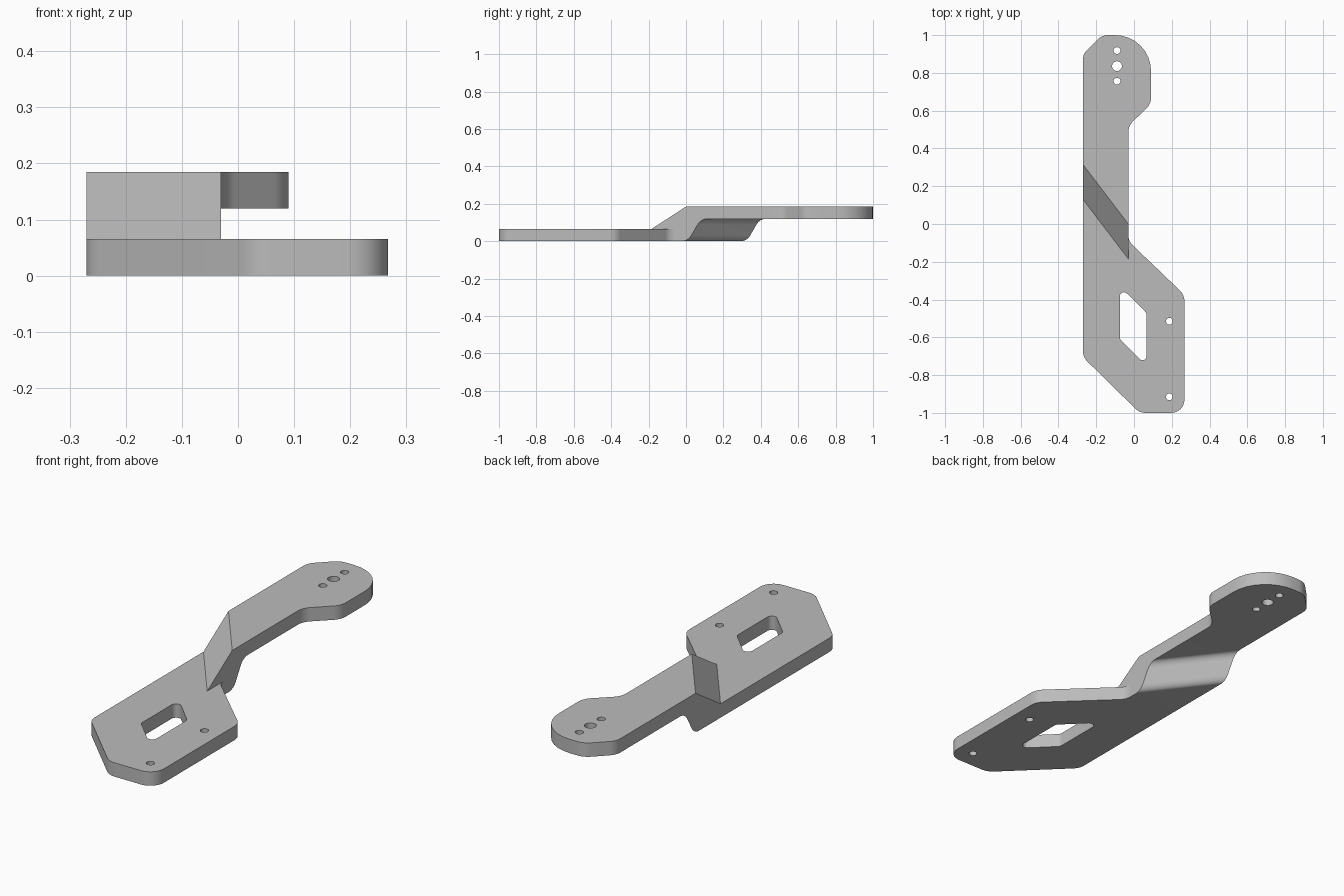
import bpy, bmesh, math
from mathutils import Vector

cube = bpy.data.objects.get("Cube")
if cube:
    bpy.data.objects.remove(cube, do_unlink=True)

LEFT, RIGHT = -0.27, -0.03        # neck sides
FRONT, BACK = -0.25, 0.45         # neck ends
THICK, RISE, SKEW = 0.065, 0.12, 0.315


def near(a, b):
    return abs(a - b) < 1e-4


def rounded(corners, steps=8):
    """Closed 2D loop from (a, b, radius) corners."""
    pts = []
    for i, (a, b, r) in enumerate(corners):
        p = Vector((a, b))
        if r == 0:
            pts.append(p)
            continue
        u = (Vector(corners[i - 1][:2]) - p).normalized()
        v = (Vector(corners[(i + 1) % len(corners)][:2]) - p).normalized()
        half = u.angle(v) / 2
        reach = r / math.tan(half)
        centre = p + (u + v).normalized() * r / math.sin(half)
        start = (p + u * reach - centre).normalized()
        end = (p + v * reach - centre).normalized()
        for k in range(steps + 1):
            pts.append(centre + start.slerp(end, k / steps) * r)
    return pts


def hole(x, y, r, n=24):
    """Clockwise circle, so its wall faces inward."""
    return [Vector((x + r * math.cos(t), y - r * math.sin(t)))
            for t in (2 * math.pi * k / n for k in range(n))]


def add_plate(bm, loops, z, is_seam):
    """Flat plate with holes, left open along the seam with the neck."""
    levels = []
    for height in (z, z + THICK):
        rings, edges = [], []
        for loop in loops:
            ring = [bm.verts.new((p.x, p.y, height)) for p in loop]
            edges += [bm.edges.new((ring[i - 1], ring[i])) for i in range(len(ring))]
            rings.append(ring)
        fill = bmesh.ops.triangle_fill(bm, edges=edges, use_beauty=True, normal=(0, 0, 1))
        for f in fill["geom"]:
            if isinstance(f, bmesh.types.BMFace):
                f.normal_update()
                if (f.normal.z > 0) != (height > z):
                    f.normal_flip()
        levels.append(rings)
    for low, high in zip(*levels):
        for i in range(len(low)):
            a, b = low[i - 1], low[i]
            if not is_seam(a.co, b.co):
                bm.faces.new((a, b, high[i], high[i - 1]))


def add_neck(bm):
    """Stepped profile swept across the arm with a diagonal skew."""
    profile = rounded([
        (FRONT, 0, 0), (0.01, 0, 0.06), (0.08, RISE, 0.06), (BACK, RISE, 0),
        (BACK, RISE + THICK, 0), (0, RISE + THICK, 0),
        (-0.185, THICK, 0), (FRONT, THICK, 0)])

    def end(y):
        return near(y, FRONT) or near(y, BACK)

    right = [bm.verts.new((RIGHT, p.x, p.y)) for p in profile]
    left = [bm.verts.new((LEFT, p.x + (0 if end(p.x) else SKEW), p.y)) for p in profile]
    bm.faces.new(right)
    bm.faces.new(left[::-1])
    for i in range(len(profile)):
        ya, yb = profile[i - 1].x, profile[i].x
        if not (end(ya) and near(ya, yb)):
            bm.faces.new((left[i - 1], left[i], right[i], right[i - 1]))


bm = bmesh.new()

# Lower mounting plate
base = rounded([
    (LEFT, FRONT, 0), (LEFT, -0.705, 0.07), (0.03, -1, 0.08), (0.267, -1, 0.07),
    (0.267, -0.375, 0.08), (RIGHT, -0.09, 0.07), (RIGHT, 0, 0), (RIGHT, FRONT, 0)])
base.pop(-2)   # guide point for the last fillet
window = rounded([
    (-0.075, -0.33, 0.022), (0.067, -0.472, 0.03),
    (0.067, -0.752, 0.022), (-0.075, -0.61, 0.03)])
add_plate(bm, [base, window, hole(0.187, -0.515, 0.018), hole(0.187, -0.915, 0.018)], 0,
          lambda a, b: (near(a.y, FRONT) and near(b.y, FRONT))
          or (near(a.x, RIGHT) and near(b.x, RIGHT)))

# Upper head plate
head = rounded([
    (RIGHT, BACK, 0), (RIGHT, 0.52, 0.08), (0.09, 0.635, 0.08), (0.09, 1, 0.19),
    (-0.17, 1, 0.08), (LEFT, 0.9, 0.07), (LEFT, BACK, 0)])
add_plate(bm, [head, hole(-0.09, 0.918, 0.018), hole(-0.09, 0.836, 0.026),
               hole(-0.09, 0.756, 0.018)], RISE,
          lambda a, b: near(a.y, BACK) and near(b.y, BACK))

# Diagonal step between the plates
add_neck(bm)
bmesh.ops.remove_doubles(bm, verts=bm.verts, dist=1e-5)

mesh = bpy.data.meshes.new("offset_bracket")
bm.to_mesh(mesh)
bm.free()
bracket = bpy.data.objects.new("offset_bracket", mesh)
bpy.context.collection.objects.link(bracket)

# Plain grey finish
grey = bpy.data.materials.new("plain_grey")
grey.use_nodes = True
colour = (0.5, 0.5, 0.5, 1)
grey.diffuse_color = colour
for node in grey.node_tree.nodes:
    if node.type == "BSDF_PRINCIPLED":
        node.inputs["Base Color"].default_value = colour
mesh.materials.append(grey)

bpy.ops.object.select_all(action="DESELECT")
bracket.select_set(True)
bpy.context.view_layer.objects.active = bracket
bpy.ops.object.shade_smooth_by_angle(angle=math.radians(30))
